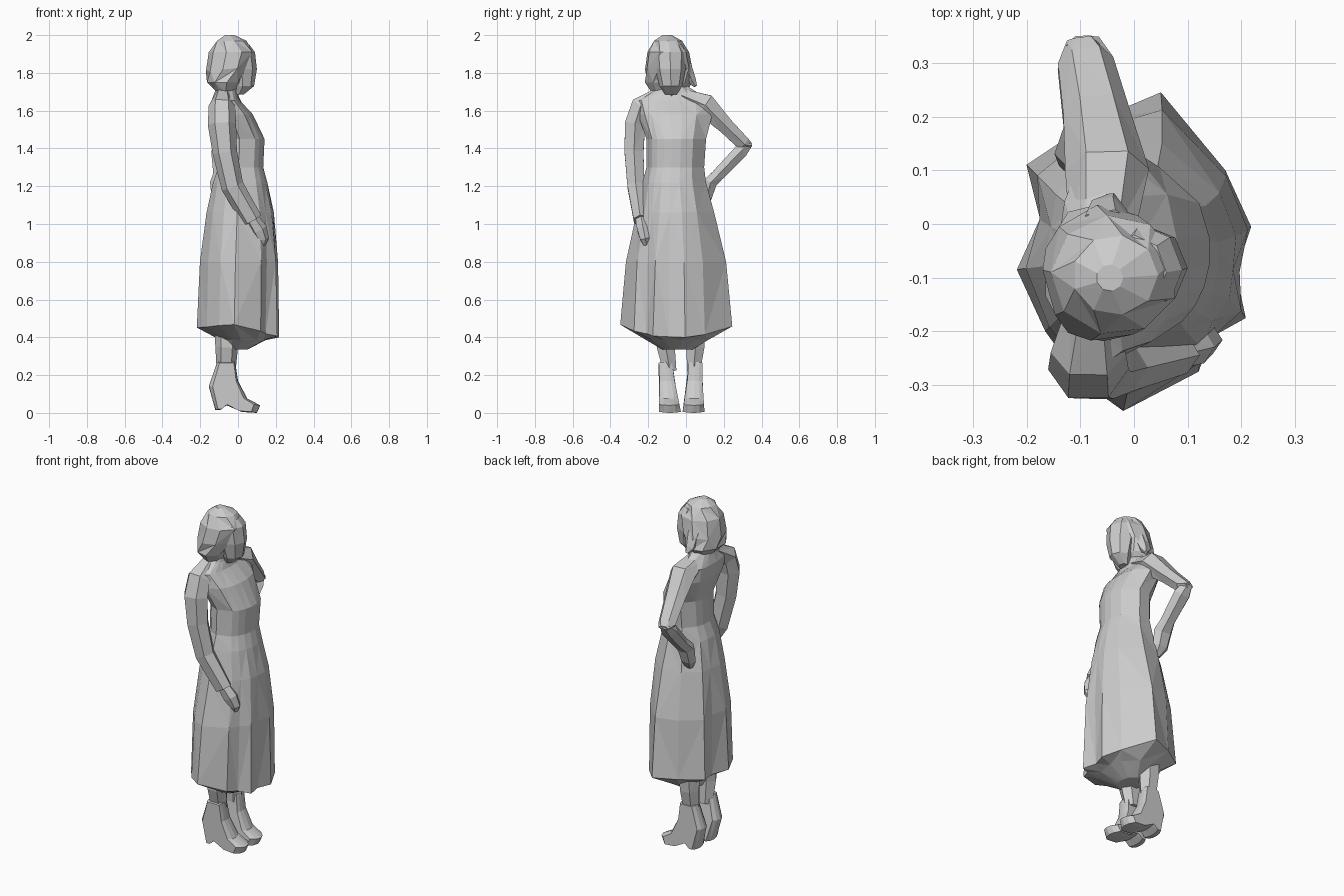
import bpy, math
from mathutils import Vector


def loft(name, rings):
    """Skin a list of equal-length point rings, cap both ends, flat triangles."""
    n = len(rings[0])
    verts = [tuple(p) for r in rings for p in r]
    faces = [list(range(n))[::-1], list(range(len(verts) - n, len(verts)))]
    for i in range(len(rings) - 1):
        for j in range(n):
            a, b = i * n + j, i * n + (j + 1) % n
            if (i + j) % 2:
                faces += [(a, b, b + n), (a, b + n, a + n)]
            else:
                faces += [(a, b, a + n), (b, b + n, a + n)]
    me = bpy.data.meshes.new(name)
    me.from_pydata(verts, [], faces)
    me.update()
    ob = bpy.data.objects.new(name, me)
    bpy.context.collection.objects.link(ob)
    return ob


def ellipse(z, cx, cy, rx, ry, n=8, tilt=0.0, turn=0.0):
    pts = []
    for k in range(n):
        a = 2 * math.pi * k / n + turn
        x, y = rx * math.cos(a), ry * math.sin(a)
        pts.append((cx + x, cy + y, z + tilt * x))
    return pts


def tube(name, path, n=6):
    """Path of (x, y, z, radius along x, radius across) swept into a limb."""
    ps = [Vector(p[:3]) for p in path]
    rings = []
    for i, p in enumerate(path):
        t = (ps[min(i + 1, len(ps) - 1)] - ps[max(i - 1, 0)]).normalized()
        u = (Vector((1, 0, 0)) - t * t.x).normalized()
        v = t.cross(u)
        rings.append([ps[i] + u * p[3] * math.cos(2 * math.pi * k / n)
                      + v * p[4] * math.sin(2 * math.pi * k / n) for k in range(n)])
    return loft(name, rings)


# Coat: irregular folded hem blending up into elliptical torso sections
hem = [(.218, -.005), (.17, .1), (.05, .245), (-.08, .19), (-.2, .11), (-.175, .01),
       (-.218, -.085), (-.165, -.2), (-.1, -.29), (-.02, -.348), (.12, -.275),
       (.145, -.21), (.208, -.175), (.19, -.09)]
sections = [  # z, centre x, centre y, radius x, radius y, share of hem shape
    (.335, -.01, -.045, .06, .08, 0),
    (.385, .03, -.045, .11, .15, .1),
    (None, 0, 0, 0, 0, 1),
    (.80, .012, -.052, .195, .23, .55),
    (1.06, .015, -.055, .17, .185, .2),
    (1.22, .012, -.06, .145, .17, 0),
    (1.30, .015, -.055, .12, .155, 0),
    (1.45, .02, -.05, .122, .16, 0),
    (1.58, -.03, -.055, .11, .20, 0),
    (1.655, -.065, -.065, .075, .21, 0),
    (1.695, -.065, -.065, .06, .13, 0),
    (1.74, -.06, -.07, .05, .065, 0)]
rings = []
for z, cx, cy, rx, ry, w in sections:
    ring = []
    for hx, hy in hem:
        a = math.atan2((hy + .05) / .28, hx / .21)
        x = w * hx + (1 - w) * (cx + rx * math.cos(a))
        y = w * hy + (1 - w) * (cy + ry * math.sin(a))
        h = z if z else .425 - .12 * hx + .45 * (hy + .05) ** 2
        ring.append((x, y, h))
    rings.append(ring)
loft("coat", rings)

# Neck, face and bobbed hair
loft("neck", [ellipse(1.66, -.06, -.075, .055, .055, 6), ellipse(1.78, -.02, -.085, .055, .055, 6)])
loft("face", [ellipse(1.685, .005, -.08, .025, .03),
              ellipse(1.73, .025, -.08, .06, .06),
              ellipse(1.82, .02, -.082, .08, .08),
              ellipse(1.91, .01, -.085, .08, .085),
              ellipse(1.95, 0, -.09, .06, .07)])
loft("hair", [ellipse(1.70, -.075, -.095, .05, .09, 9, -.15),
              ellipse(1.75, -.075, -.09, .095, .13, 9),
              ellipse(1.82, -.055, -.092, .115, .128, 9, .1, .3),
              ellipse(1.91, -.035, -.095, .12, .112, 9, 0, .3),
              ellipse(1.97, -.035, -.095, .08, .075, 9),
              ellipse(2.0, -.045, -.10, .025, .025, 9)])
# Side lock flicking outward
tube("hair_lock", [(-.05, 0, 1.84, .05, .03), (-.05, .03, 1.76, .035, .025), (-.04, .05, 1.73, .01, .01)], 5)

# Hanging arm with hand
tube("hanging_arm", [(-.08, -.14, 1.69, .04, .04), (-.085, -.24, 1.625, .07, .06),
                     (-.085, -.27, 1.53, .075, .062), (-.07, -.275, 1.38, .065, .058),
                     (-.03, -.265, 1.20, .06, .052), (.075, -.24, 1.02, .055, .042)])
tube("hanging_hand", [(.06, -.24, 1.05, .035, .035), (.11, -.225, .97, .045, .038),
                      (.13, -.215, .92, .035, .03), (.12, -.205, .87, .012, .012)])

# Bent arm, hand on the hip
tube("bent_upper_arm", [(-.06, -.02, 1.68, .06, .04), (-.05, .10, 1.63, .078, .07),
                        (-.07, .21, 1.52, .062, .048), (-.09, .305, 1.425, .052, .042),
                        (-.095, .345, 1.415, .03, .015)])
tube("bent_forearm", [(-.095, .335, 1.43, .03, .025), (-.09, .29, 1.385, .052, .042),
                      (-.085, .17, 1.26, .045, .038)])
tube("hip_hand", [(-.085, .19, 1.28, .042, .035), (-.09, .13, 1.22, .058, .04),
                  (-.09, .11, 1.14, .05, .03), (-.08, .09, 1.09, .025, .015)])

# Legs and heeled shoes, narrow at the ankle
shoe = [(-.11, .27), (-.155, .14), (-.12, .015), (-.095, .015), (-.06, .04), (.02, .005),
        (.10, .0), (.118, .04), (.05, .075), (.0, .17), (-.015, .27)]
for side, y in (("right", -.085), ("left", .04)):
    out = -.022 if side == "right" else .01
    tube(side + "_leg", [(-.055, y + out, .46, .07, .06), (-.06, y + out, .35, .06, .055),
                         (-.063, y, .22, .05, .04)])
    rings = []
    for dy, s in ((-.058, .8), (-.032, .95), (0, 1), (.032, .95), (.058, .8)):
        rings.append([(-.05 + (x + .05) * s, y + dy * max(.62, 1 - 1.8 * z) + out * 4 * z,
                       max(0, .03 * (1 - s) + z * (.8 + .2 * s))) for x, z in shoe])
    loft(side + "_shoe", rings)
